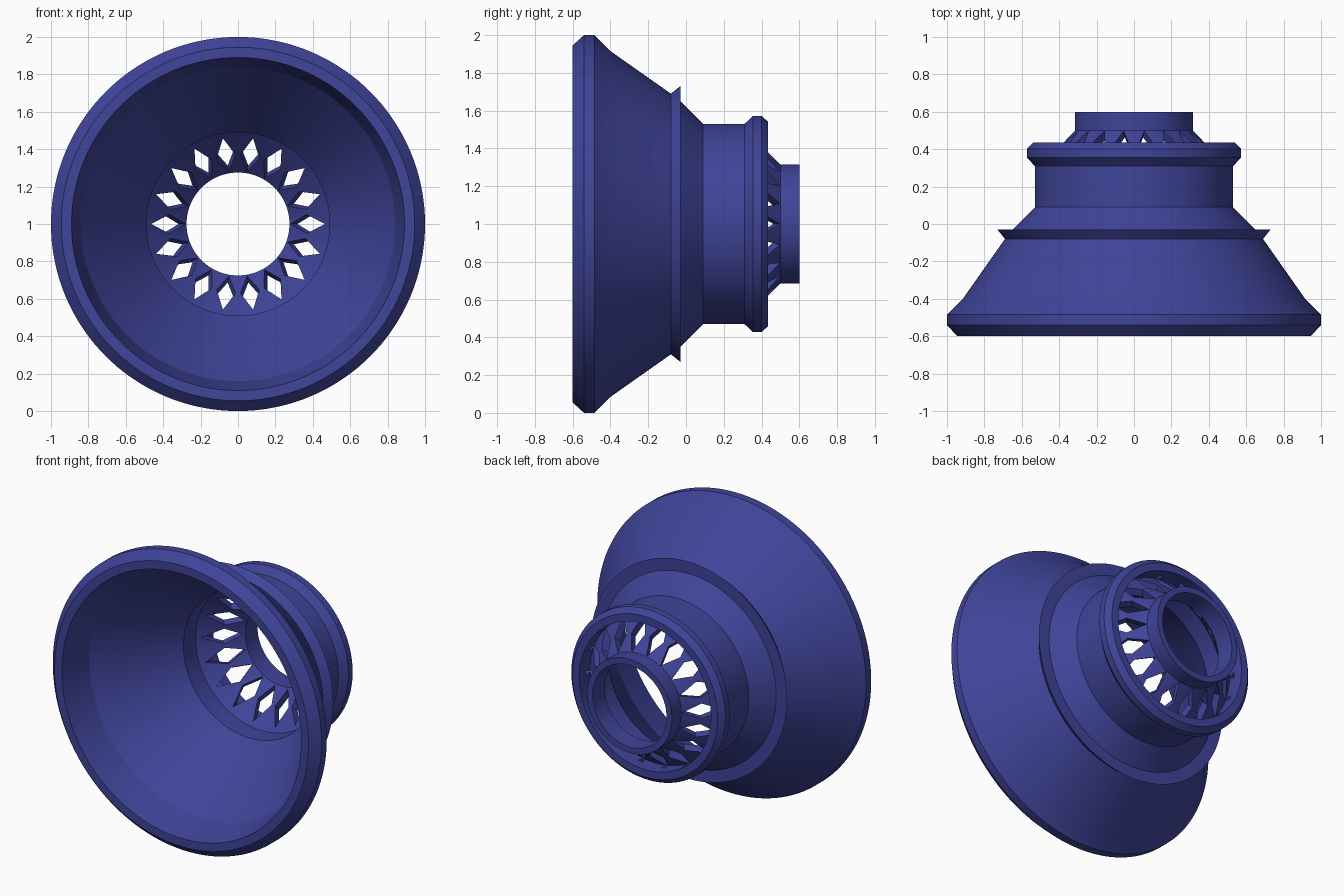
import bpy, bmesh, math
from mathutils import Vector

if "Cube" in bpy.data.objects:
    bpy.data.objects.remove(bpy.data.objects["Cube"])

SEG = 144
HOLES = 18

blue = bpy.data.materials.new("deep_blue")
blue.diffuse_color = (0.05, 0.058, 0.32, 1)
blue.use_nodes = True
blue.node_tree.nodes["Principled BSDF"].inputs["Base Color"].default_value = blue.diffuse_color


def to_world(r, y, a):
    """Point at radius r and angle a around the horizontal axis."""
    return Vector((r * math.cos(a), y, 1 + r * math.sin(a)))


def make_object(name, bm):
    bmesh.ops.recalc_face_normals(bm, faces=bm.faces)
    me = bpy.data.meshes.new(name)
    bm.to_mesh(me)
    bm.free()
    me.materials.append(blue)
    ob = bpy.data.objects.new(name, me)
    bpy.context.collection.objects.link(ob)
    return ob


def lathe(name, profile):
    """Revolve a closed (radius, y) profile."""
    bm = bmesh.new()
    rings = [[bm.verts.new(to_world(r, y, 2 * math.pi * i / SEG)) for r, y in profile]
             for i in range(SEG)]
    n = len(profile)
    for i in range(SEG):
        a, b = rings[i], rings[(i + 1) % SEG]
        for j in range(n):
            k = (j + 1) % n
            bm.faces.new((a[j], a[k], b[k], b[j]))
    return make_object(name, bm)


# Flared bell, flange, neck, rear collar, funnel and tube in one wall
funnel_start, funnel_end = (0.49, 0.25), (0.275, 0.47)
body = lathe("bell_body", [
    (0.945, -0.60), (1.0, -0.54), (1.0, -0.485), (0.915, -0.40),   # front rim
    (0.69, -0.08), (0.73, -0.03), (0.65, -0.03),                   # sharp flange
    (0.53, 0.09), (0.53, 0.31), (0.573, 0.355), (0.573, 0.40),     # neck, collar
    (0.54, 0.435), (0.49, 0.435), (0.49, 0.321),                   # rear recess
    (0.315, 0.50), (0.315, 0.60), (0.275, 0.60),                   # rear tube
    funnel_end, funnel_start,                                      # funnel front
    (0.49, 0.12), (0.84, -0.38), (0.89, -0.60),                    # bell inside
])

# Kite-shaped cutters, square to the funnel wall
dr, dy = funnel_end[0] - funnel_start[0], funnel_end[1] - funnel_start[1]
length = math.hypot(dr, dy)
nr, ny = dy / length, -dr / length      # outward and backward
bm = bmesh.new()
for h in range(HOLES):
    a = 2 * math.pi * h / HOLES
    side = Vector((-math.sin(a), 0, math.cos(a)))
    caps = []
    for depth in (-0.02, 0.08):
        cap = []
        for r, w in ((0.465, 0), (0.367, 0.051), (0.282, 0), (0.367, -0.051)):
            y = funnel_start[1] + (r - funnel_start[0]) / dr * dy
            cap.append(bm.verts.new(to_world(r + nr * depth, y + ny * depth, a) + side * w))
        caps.append(cap)
    p, q = caps
    bm.faces.new(p)
    bm.faces.new(q[::-1])
    for j in range(4):
        k = (j + 1) % 4
        bm.faces.new((p[j], q[j], q[k], p[k]))
cutter = make_object("slot_cutter", bm)
cutter.hide_render = True

# Cut the ring of slots, then drop the cutter
bpy.context.view_layer.objects.active = body
body.select_set(True)
mod = body.modifiers.new("slots", "BOOLEAN")
mod.operation = "DIFFERENCE"
mod.solver = "EXACT"
mod.object = cutter
bpy.ops.object.modifier_apply(modifier=mod.name)
bpy.data.objects.remove(cutter)
bpy.ops.object.shade_smooth_by_angle(angle=math.radians(20))
